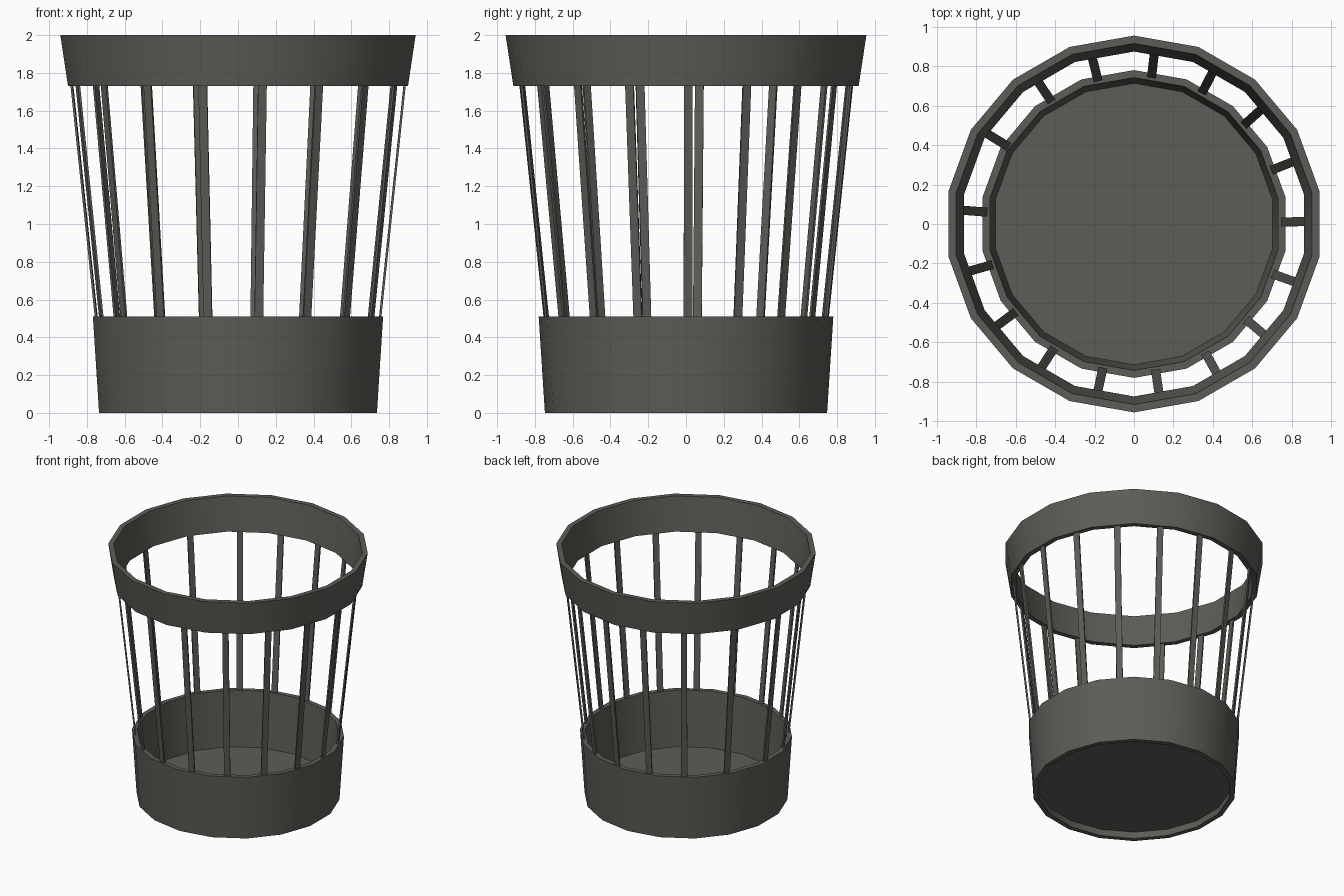
import bpy, bmesh, math
from mathutils import Vector

if "Cube" in bpy.data.objects:
    bpy.data.objects.remove(bpy.data.objects["Cube"])

SIDES = 18
grey = bpy.data.materials.new("dark warm grey")
grey.diffuse_color = (0.108, 0.108, 0.095, 1)
grey.use_nodes = True
grey.node_tree.nodes["Principled BSDF"].inputs["Base Color"].default_value = grey.diffuse_color


def finish(name, bm):
    """Turn a bmesh into an object, smooth on shallow edges only."""
    bmesh.ops.recalc_face_normals(bm, faces=bm.faces)
    for f in bm.faces:
        f.smooth = True
    for e in bm.edges:
        e.smooth = e.calc_face_angle(0) < math.radians(30)
    me = bpy.data.meshes.new(name)
    bm.to_mesh(me)
    bm.free()
    me.materials.append(grey)
    ob = bpy.data.objects.new(name, me)
    bpy.context.collection.objects.link(ob)
    return ob


def ring(bm, r, z):
    return [bm.verts.new((r * math.cos(a), r * math.sin(a), z))
            for a in (math.pi / 2 + math.tau * i / SIDES for i in range(SIDES))]


def band(name, profile):
    """Revolve a closed (radius, height) profile."""
    bm = bmesh.new()
    rings = [ring(bm, r, z) for r, z in profile]
    for k, a in enumerate(rings):
        b = rings[(k + 1) % len(rings)]
        for i in range(SIDES):
            j = (i + 1) % SIDES
            bm.faces.new((a[i], a[j], b[j], b[i]))
    finish(name, bm)


# Solid lower wall and upper rim
band("lower_wall", [(0.747, 0), (0.78, 0.51), (0.742, 0.51), (0.709, 0)])
band("upper_rim", [(0.914, 1.73), (0.955, 2), (0.915, 2), (0.874, 1.73)])

# Recessed floor
bm = bmesh.new()
low, high = ring(bm, 0.716, 0.055), ring(bm, 0.717, 0.065)
bm.faces.new(low)
bm.faces.new(high)
for i in range(SIDES):
    j = (i + 1) % SIDES
    bm.faces.new((low[i], low[j], high[j], high[i]))
finish("floor", bm)

# Leaning slats, slightly unevenly spaced at the back left
angles = [83.2 - 20.6 * i for i in range(14)] + [148.4, 124, 104.1]
W, T = 0.023, 0.006
for n, deg in enumerate(angles):
    a = math.radians(deg)
    out = Vector((math.cos(a), math.sin(a), 0))
    side = Vector((-math.sin(a), math.cos(a), 0))
    bm = bmesh.new()
    ends = []
    for r, z in ((0.748, 0.46), (0.886, 1.77)):
        c = out * r + Vector((0, 0, z))
        ends.append([bm.verts.new(c + side * s * W + out * t * T)
                     for s, t in ((-1, -1), (1, -1), (1, 1), (-1, 1))])
    lo, hi = ends
    bm.faces.new(lo)
    bm.faces.new(hi)
    for i in range(4):
        j = (i + 1) % 4
        bm.faces.new((lo[i], lo[j], hi[j], hi[i]))
    finish("slat_%02d" % (n + 1), bm)
